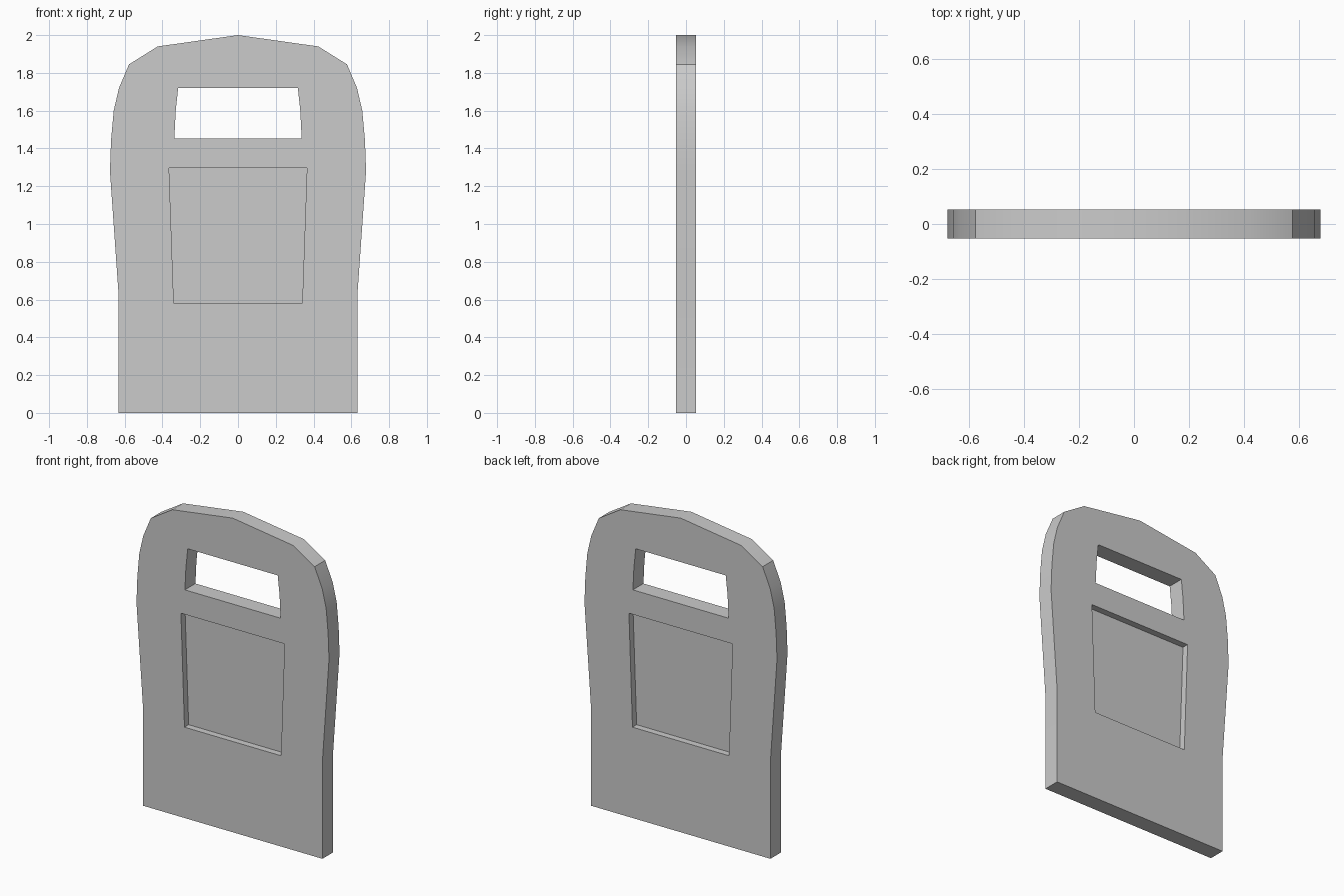
import bpy
import bmesh

if "Cube" in bpy.data.objects:
    bpy.data.objects.remove(bpy.data.objects["Cube"])

HALF = 0.053      # half the slab thickness
RECESS = 0.042    # depth of the recess on each face


def prism(name, half_profile, y0, y1):
    """Mirror a right-hand (x, z) outline across x = 0 and extrude it along y."""
    mirrored = [(-x, z) for x, z in reversed(half_profile) if x > 0]
    bm = bmesh.new()
    face = bm.faces.new([bm.verts.new((x, y0, z)) for x, z in half_profile + mirrored])
    new = bmesh.ops.extrude_face_region(bm, geom=[face])["geom"]
    bmesh.ops.translate(bm, vec=(0, y1 - y0, 0),
                        verts=[v for v in new if isinstance(v, bmesh.types.BMVert)])
    bmesh.ops.recalc_face_normals(bm, faces=bm.faces)
    mesh = bpy.data.meshes.new(name)
    bm.to_mesh(mesh)
    bm.free()
    obj = bpy.data.objects.new(name, mesh)
    bpy.context.collection.objects.link(obj)
    return obj


def cut(target, cutter):
    """Subtract the cutter, apply the result and remove the cutter."""
    mod = target.modifiers.new("cut", "BOOLEAN")
    mod.operation = "DIFFERENCE"
    mod.solver = "EXACT"
    mod.object = cutter
    cutter.hide_render = True
    bpy.context.view_layer.objects.active = target
    bpy.ops.object.modifier_apply(modifier=mod.name)
    bpy.data.objects.remove(cutter)


# Slab with waisted sides and rounded top
slab = prism("panel_slab", [
    (0.632, 0), (0.632, 0.625), (0.678, 1.28), (0.672, 1.445), (0.658, 1.60),
    (0.63, 1.72), (0.577, 1.845), (0.425, 1.94), (0, 2.0)], -HALF, HALF)

# Handle opening through the slab
cut(slab, prism("handle_opening", [
    (0.337, 1.453), (0.33, 1.597), (0.317, 1.72)], -0.2, 0.2))

# Shallow recess on the front and back faces
for side in (-1, 1):
    cut(slab, prism("recess", [(0.34, 0.578), (0.365, 1.297)],
                    side * (HALF - RECESS), side * 0.2))

# Smooth the curved rim, keep corners sharp
bpy.ops.object.select_all(action="DESELECT")
slab.select_set(True)
bpy.context.view_layer.objects.active = slab
bpy.ops.object.shade_smooth_by_angle()
